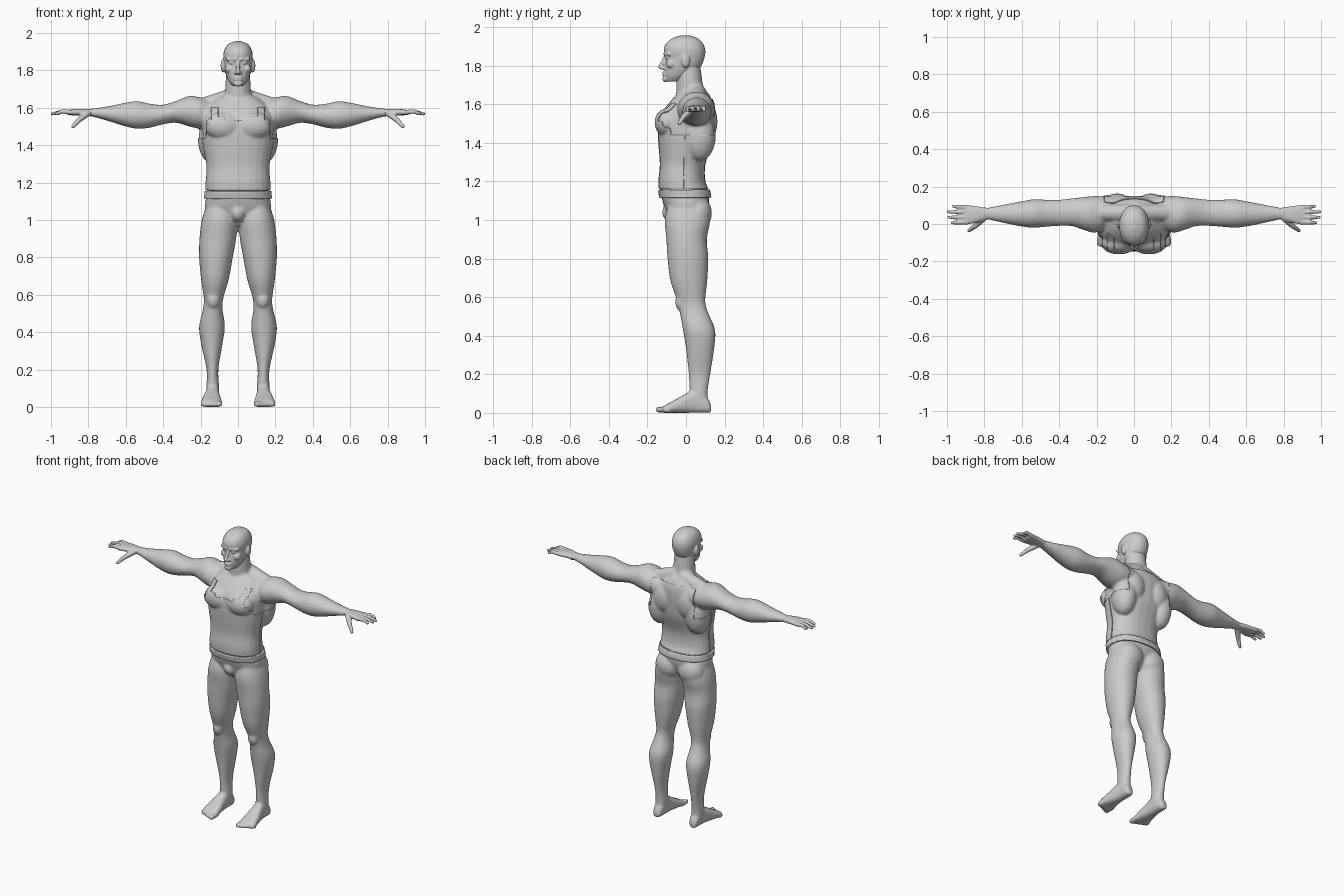
import bpy, bmesh, math
from mathutils import Vector, Matrix

cube = bpy.data.objects.get("Cube")
if cube:
    bpy.data.objects.remove(cube)

grey = bpy.data.materials.new("plain grey")
grey.use_nodes = True
grey.diffuse_color = (.6, .6, .6, 1)
grey.node_tree.nodes["Principled BSDF"].inputs["Base Color"].default_value = (.6, .6, .6, 1)

SIDES = 24
STEPS = 4


def spline(a, b, c, d, t):
    """Catmull-Rom blend of four stations."""
    return [q + .5 * t * (r - p + t * (2 * p - 5 * q + 4 * r - s + t * (3 * (q - r) + s - p)))
            for p, q, r, s in zip(a, b, c, d)]


def loft(bm, axis, stations, side=1, power=2.3):
    """Closed tube through stations of (position, low, high, low, high) along an axis."""
    last = len(stations) - 1
    rows = []
    for i in range(last):
        four = [stations[min(max(i + k, 0), last)] for k in (-1, 0, 1, 2)]
        rows += [spline(*four, step / STEPS) for step in range(STEPS)]
    rows.append(stations[last])
    u, v = [k for k in range(3) if k != axis]
    rings = []
    for pos, u_low, u_high, v_low, v_high in rows:
        ring = []
        for k in range(SIDES):
            angle = math.tau * k / SIDES
            c, s = math.cos(angle), math.sin(angle)
            co = Vector()
            co[axis] = pos
            co[u] = (u_low + u_high) / 2 + (u_high - u_low) / 2 * math.copysign(abs(c) ** (2 / power), c)
            co[v] = (v_low + v_high) / 2 + (v_high - v_low) / 2 * math.copysign(abs(s) ** (2 / power), s)
            co.x *= side
            ring.append(bm.verts.new(co))
        rings.append(ring)
    for low, high in zip(rings, rings[1:]):
        for k in range(SIDES):
            n = (k + 1) % SIDES
            bm.faces.new((low[k], low[n], high[n], high[k]))
    bm.faces.new(rings[0])
    bm.faces.new(rings[-1])


def even(stations):
    """Stations that are symmetric about the middle, from half widths."""
    return [(z, -half, half, front, back) for z, half, front, back in stations]


def blob(bm, centre, size, side=1):
    """Ellipsoid for a muscle or a feature."""
    spot = Matrix.Translation((centre[0] * side, centre[1], centre[2]))
    bmesh.ops.create_uvsphere(bm, u_segments=16, v_segments=10, radius=1,
                              matrix=spot @ Matrix.Diagonal((*size, 1)))


def limb(bm, start, end, r_start, r_end, side=1):
    """Tapered capsule between two points."""
    a = Vector((start[0] * side, *start[1:]))
    b = Vector((end[0] * side, *end[1:]))
    turn = (b - a).to_track_quat("Z", "Y").to_matrix().to_4x4()
    bmesh.ops.create_cone(bm, cap_ends=True, segments=16, radius1=r_start, radius2=r_end,
                          depth=(b - a).length, matrix=Matrix.Translation((a + b) / 2) @ turn)
    blob(bm, a, (r_start,) * 3)
    blob(bm, b, (r_end,) * 3)


def make_object(bm, name):
    mesh = bpy.data.meshes.new(name)
    bm.to_mesh(mesh)
    bm.free()
    mesh.materials.append(grey)
    mesh.shade_smooth()
    obj = bpy.data.objects.new(name, mesh)
    bpy.context.collection.objects.link(obj)
    return obj


def fuse(bm, name, voxel, passes):
    """Blend overlapping volumes into one smooth skin."""
    bmesh.ops.recalc_face_normals(bm, faces=bm.faces)
    obj = make_object(bm, name)
    remesh = obj.modifiers.new("fuse", "REMESH")
    remesh.mode = "VOXEL"
    remesh.voxel_size = voxel
    remesh.use_smooth_shade = True
    smooth = obj.modifiers.new("soften", "SMOOTH")
    smooth.factor = .5
    smooth.iterations = passes
    return obj


# Torso and neck
body = bmesh.new()
loft(body, 2, even([
    (.97, .07, -.06, .06), (1.05, .17, -.105, .11), (1.13, .17, -.13, .12),
    (1.2, .168, -.137, .095), (1.29, .163, -.13, .095), (1.4, .182, -.138, .13),
    (1.48, .19, -.14, .14), (1.55, .19, -.128, .145), (1.61, .16, -.085, .14),
    (1.66, .1, -.04, .115)]))
limb(body, (0, .025, 1.6), (0, .012, 1.79), .075, .064)
blob(body, (0, -.075, 1.04), (.042, .05, .05))

for side in (-1, 1):
    # Torso muscles
    blob(body, (.08, -.1, 1.505), (.095, .057, .07), side)
    blob(body, (.14, .07, 1.44), (.07, .08, .13), side)
    blob(body, (.09, .1, 1.51), (.075, .058, .1), side)
    blob(body, (.085, .06, 1.035), (.09, .075, .09), side)
    limb(body, (.03, .06, 1.66), (.2, .06, 1.605), .046, .045, side)
    # Arm
    loft(body, 0, [
        (.1, .0, .14, 1.5, 1.63), (.2, -.045, .15, 1.49, 1.655), (.26, -.035, .145, 1.5, 1.664),
        (.33, -.012, .137, 1.52, 1.637), (.4, -.01, .13, 1.512, 1.617), (.47, -.015, .13, 1.494, 1.622),
        (.54, -.02, .132, 1.488, 1.636), (.61, -.012, .12, 1.503, 1.626), (.69, .004, .105, 1.528, 1.609),
        (.78, .023, .088, 1.553, 1.596), (.82, .022, .09, 1.556, 1.594)], side, 2)
    # Leg
    loft(body, 2, [
        (1.09, .03, .165, -.09, .1), (1.0, .004, .194, -.11, .125), (.9, .01, .206, -.102, .108),
        (.8, .028, .208, -.096, .116), (.68, .05, .197, -.08, .11), (.58, .079, .183, -.045, .1),
        (.52, .082, .188, -.032, .115), (.43, .07, .208, -.016, .151), (.33, .084, .196, 0, .146),
        (.2, .105, .168, .014, .126), (.1, .1, .169, .02, .112), (.03, .1, .165, .03, .12)], side, 2.1)
    blob(body, (.133, -.03, .575), (.034, .026, .045), side)
    # Foot
    loft(body, 1, [
        (.13, .12, .155, 0, .04), (.11, .105, .165, 0, .08), (.05, .1, .17, 0, .12),
        (0, .097, .18, 0, .1), (-.06, .088, .194, 0, .066), (-.105, .086, .2, 0, .042),
        (-.12, .09, .19, .003, .032)], side, 2.6)
    for toe in range(5):
        x = .1 + .0225 * toe
        radius = .0165 - .0015 * toe
        limb(body, (x, -.09, radius), (x, -.142 + .009 * toe, radius), radius, radius, side)
body = fuse(body, "body", .009, 3)

# Hands
for side, name in ((1, "left_hand"), (-1, "right_hand")):
    hand = bmesh.new()
    loft(hand, 0, [
        (.77, .03, .084, 1.557, 1.593), (.81, .018, .09, 1.557, 1.594), (.85, .005, .096, 1.559, 1.595),
        (.9, -.002, .101, 1.561, 1.59), (.915, .005, .095, 1.566, 1.585)], side, 2.5)
    for finger, tip in enumerate((.972, .99, .993, .965)):
        y = .008 + .028 * finger
        middle = (.94, y, 1.581)
        limb(hand, (.89, .01 + .026 * finger, 1.576), middle, .013, .011, side)
        limb(hand, middle, (tip, y * 1.05 - .002, 1.568), .011, .0085, side)
    limb(hand, (.805, .03, 1.57), (.85, -.012, 1.535), .018, .014, side)
    limb(hand, (.85, -.012, 1.535), (.882, -.035, 1.5), .014, .01, side)
    fuse(hand, name, .005, 2)

# Head
head = bmesh.new()
loft(head, 2, even([
    (1.718, .03, -.1, -.03), (1.74, .048, -.111, .01), (1.77, .062, -.113, .055),
    (1.8, .071, -.111, .08), (1.84, .076, -.107, .096), (1.88, .079, -.116, .1),
    (1.915, .071, -.103, .088), (1.942, .051, -.07, .06), (1.957, .014, -.028, .018)]), 1, 2.15)
limb(head, (0, -.108, 1.845), (0, -.132, 1.792), .008, .012)
blob(head, (0, -.108, 1.73), (.026, .014, .017))
for z in (1.763, 1.751):
    blob(head, (0, -.112, z), (.024, .011, .006))
for side in (-1, 1):
    blob(head, (.011, -.12, 1.787), (.01, .013, .009), side)
    limb(head, (.014, -.108, 1.86), (.054, -.088, 1.86), .01, .011, side)
    blob(head, (.032, -.096, 1.84), (.016, .012, .008), side)
    blob(head, (.048, -.078, 1.808), (.022, .024, .022), side)
    blob(head, (.08, -.002, 1.825), (.013, .022, .036), side)
fuse(head, "head", .005, 2)


def shell(name, cuts, keep, thickness):
    """Thin layer over the part of the body that the rule keeps."""
    bm = bmesh.new()
    bm.from_object(body, bpy.context.evaluated_depsgraph_get())
    for axis, value in cuts:
        normal = Vector()
        normal[axis] = 1
        bmesh.ops.bisect_plane(bm, geom=bm.verts[:] + bm.edges[:] + bm.faces[:],
                               plane_co=normal * value, plane_no=normal)
    drop = [f for f in bm.faces if not keep(f.calc_center_median())]
    bmesh.ops.delete(bm, geom=drop, context="FACES")
    obj = make_object(bm, name)
    solid = obj.modifiers.new("thickness", "SOLIDIFY")
    solid.thickness = thickness
    solid.offset = 1
    bpy.context.view_layer.objects.active = obj
    obj.select_set(True)
    bpy.ops.object.shade_smooth_by_angle(angle=math.radians(50))
    obj.select_set(False)


# Vest panels with stepped edges, then the belt
HEM = 1.16
NECKLINE = ((.07, 1.53), (.105, 1.55), (.14, 1.6), (.165, 1.51), (.23, 1.44))
BACKLINE = ((.16, 1.625), (.23, 1.44))


def below(line, p):
    return any(abs(p.x) < x and p.z < z and abs(p.x) > inner
               for (x, z), inner in zip(line, [-1] + [x for x, z in line]))


def step_cuts(line):
    return [(2, HEM)] + [(2, z) for x, z in line] + [(0, s * x) for x, z in line for s in (-1, 1)]


bpy.context.view_layer.update()
shell("vest_front", step_cuts(NECKLINE) + [(1, -.012)],
      lambda p: p.y < -.012 and p.z > HEM and below(NECKLINE, p), .006)
shell("vest_back", step_cuts(BACKLINE) + [(1, -.006), (1, .07)],
      lambda p: p.y > (-.006 if p.z < 1.44 else .07) and p.z > HEM and below(BACKLINE, p), .006)
shell("belt", [(2, 1.115), (2, 1.155)],
      lambda p: 1.115 < p.z < 1.155, .011)
